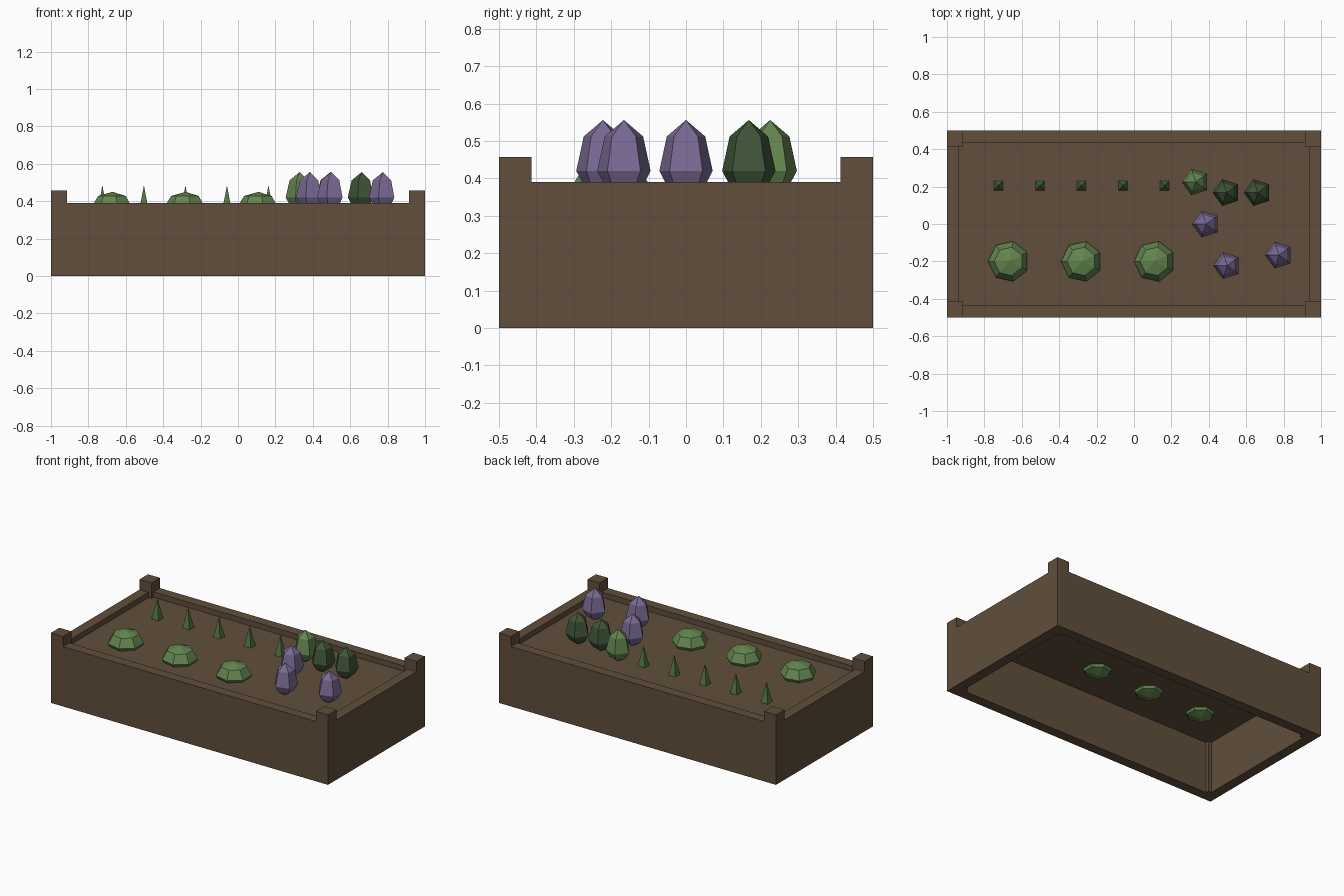
import bpy
import bmesh
from math import cos, sin, pi

cube = bpy.data.objects.get("Cube")
if cube:
    bpy.data.objects.remove(cube, do_unlink=True)


def material(name, hex_code):
    """Flat colour from an sRGB hex code, stored as linear values."""
    srgb = [int(hex_code[i:i + 2], 16) / 255 for i in (0, 2, 4)]
    color = [((c + 0.055) / 1.055) ** 2.4 for c in srgb] + [1]
    mat = bpy.data.materials.new(name)
    mat.use_nodes = True
    mat.diffuse_color = color
    mat.node_tree.nodes["Principled BSDF"].inputs["Base Color"].default_value = color
    return mat


brown = material("brown wood and soil", "614F3C")
leaf = material("leaf green", "64864F")
sprout_green = material("sprout green", "557647")
dark_green = material("dark green", "3F5538")
purple = material("muted purple", "7A6A94")


def finish(name, bm, mat, location=(0, 0, 0)):
    bmesh.ops.recalc_face_normals(bm, faces=bm.faces)
    mesh = bpy.data.meshes.new(name)
    bm.to_mesh(mesh)
    bm.free()
    mesh.materials.append(mat)
    obj = bpy.data.objects.new(name, mesh)
    obj.location = location
    bpy.context.collection.objects.link(obj)
    return obj


def box(name, low, high, mat):
    bm = bmesh.new()
    bmesh.ops.create_cube(bm, size=1)
    for v in bm.verts:
        v.co = [l + (c + 0.5) * (h - l) for c, l, h in zip(v.co, low, high)]
    return finish(name, bm, mat)


def faceted(name, profile, sides, x, y, mat, turn=pi):
    """Revolve (radius, height) points; a zero radius makes a single tip."""
    bm = bmesh.new()
    rings = []
    for r, z in profile:
        if r == 0:
            rings.append([bm.verts.new((0, 0, z))] * sides)
        else:
            angles = [turn + 2 * pi * i / sides for i in range(sides)]
            rings.append([bm.verts.new((r * cos(a), r * sin(a), z)) for a in angles])
    for a, b in zip(rings, rings[1:]):
        for i in range(sides):
            j = (i + 1) % sides
            corners = list(dict.fromkeys((a[i], a[j], b[j], b[i])))
            bm.faces.new(corners)
    if profile[0][0] > 0:
        bm.faces.new(rings[0])
    return finish(name, bm, mat, (x, y, 0))


# Planter: corner posts, walls between them, soil slab
POST, WALL, RIM, POST_TOP = 0.087, 0.065, 0.39, 0.457
SOIL_BOTTOM, SOIL = 0.335, 0.355
for sy, depth in ((-1, "front"), (1, "back")):
    for sx, side in ((-1, "right"), (1, "left")):
        xs = sorted((sx, sx * (1 - POST)))
        ys = sorted((sy * 0.5, sy * (0.5 - POST)))
        box(f"{depth}_{side}_post", (xs[0], ys[0], 0), (xs[1], ys[1], POST_TOP), brown)
    ys = sorted((sy * 0.5, sy * (0.5 - WALL)))
    box(f"{depth}_wall", (POST - 1, ys[0], 0), (1 - POST, ys[1], RIM), brown)
for sx, side in ((-1, "right"), (1, "left")):
    xs = sorted((sx, sx * (1 - WALL)))
    box(f"{side}_wall", (xs[0], POST - 0.5, 0), (xs[1], 0.5 - POST, RIM), brown)
box("soil", (WALL - 1, WALL - 0.5, SOIL_BOTTOM), (1 - WALL, 0.5 - WALL, SOIL), brown)

# Row of cabbages: flattened low-poly spheres sunk through the soil
R, H, MID = 0.11, 0.076, 0.374
cabbage = [(R * sin(pi * k / 4) if 0 < k < 4 else 0, MID - H * cos(pi * k / 4))
           for k in range(5)]
for i in range(3):
    faceted(f"cabbage_{i + 1}", cabbage, 7, -0.67 + 0.39 * i, -0.2, leaf)

# Row of sprouts: thin four-sided spikes
for i in range(5):
    faceted(f"sprout_{i + 1}", [(0.035, SOIL), (0, 0.485)], 4,
            -0.725 + 0.222 * i, 0.205, sprout_green, pi / 4)

# Cluster of faceted bulbs
bulb = [(0, 0.345), (0.052, 0.378), (0.075, 0.42), (0.054, 0.512), (0, 0.556)]
patch = [("leaf_bulb", leaf, [(0.33, 0.225)]),
         ("dark_bulb", dark_green, [(0.495, 0.168), (0.662, 0.168)]),
         ("purple_bulb", purple, [(0.385, 0), (0.498, -0.222), (0.775, -0.166)])]
for name, mat, spots in patch:
    for i, (x, y) in enumerate(spots):
        faceted(f"{name}_{i + 1}", bulb, 5, x, y, mat)
